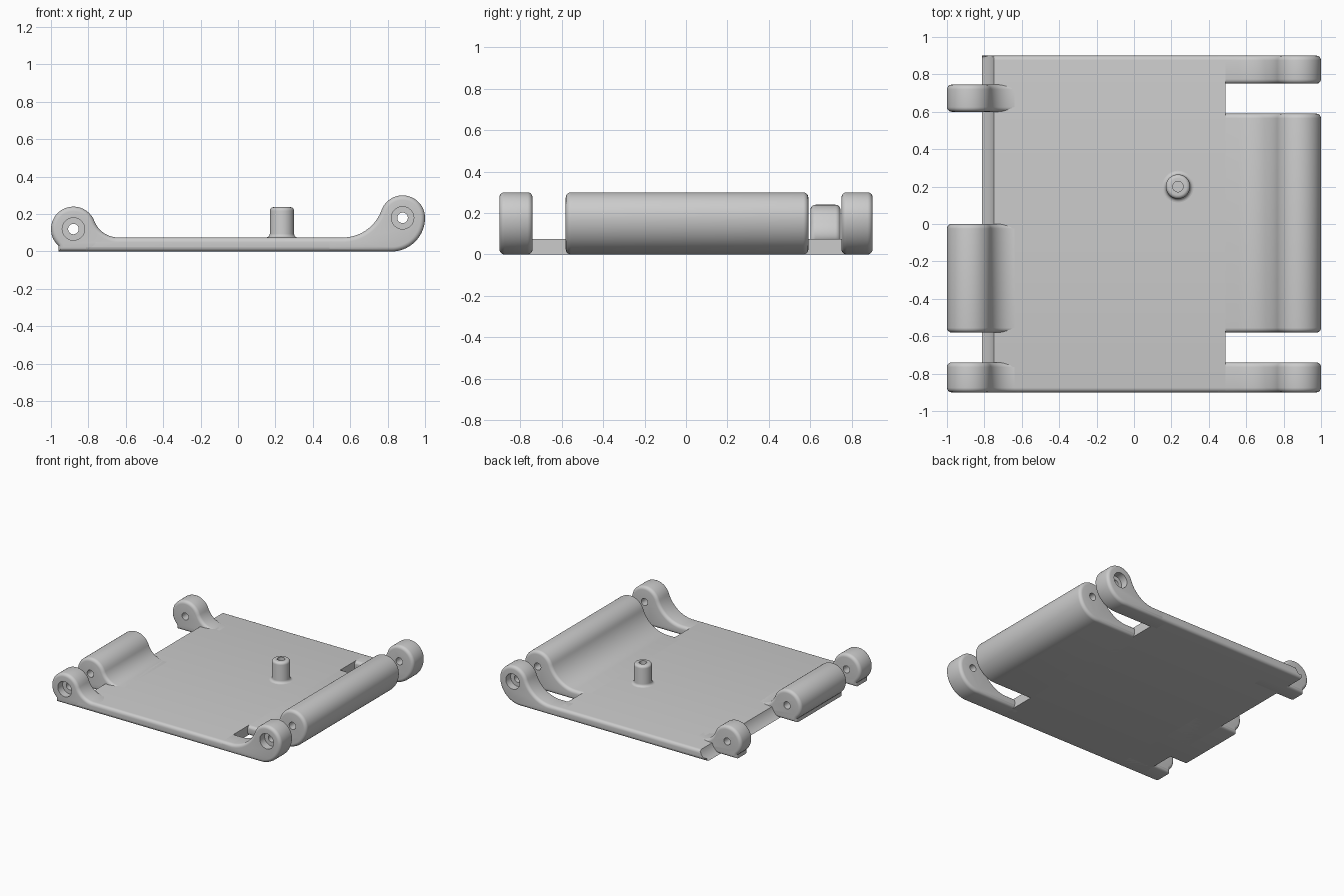
import bpy, bmesh, math
from mathutils import Vector

cube = bpy.data.objects.get("Cube")
if cube:
    bpy.data.objects.remove(cube, do_unlink=True)

grey = bpy.data.materials.new("plain_grey")
grey.use_nodes = True
colour = (0.6, 0.6, 0.6, 1)
grey.diffuse_color = colour
grey.node_tree.nodes["Principled BSDF"].inputs["Base Color"].default_value = colour

H = 0.075            # plate thickness
ROUND = 0.025        # edge rounding
STEPS = 5
RIGHT = (0.88, 0.18)  # pin axes as x, z
LEFT = (-0.88, 0.12)
R = 0.12             # knuckle radius


def arc(centre, r, a, b, n=24):
    """Points on an arc from a to b degrees."""
    angles = [math.radians(a + (b - a) * i / n) for i in range(n + 1)]
    return [Vector((centre[0] + r * math.cos(t), centre[1] + r * math.sin(t))) for t in angles]


def fillet(centre, side):
    """Hollow arc that joins a knuckle to the plate top: its centre, radius and angle."""
    run = 0.32 if side > 0 else 0.24
    rise = centre[1] - H
    r = (run ** 2 + rise ** 2 - R ** 2) / (2 * (R + rise))
    c = (centre[0] - side * run, H + r)
    return c, r, math.degrees(math.atan2(centre[1] - c[1], centre[0] - c[0]))


def inset(points, d):
    """Move every side of a counter-clockwise outline inwards by d."""
    out = []
    for i, p in enumerate(points):
        a = (p - points[i - 1]).normalized()
        b = (points[(i + 1) % len(points)] - p).normalized()
        na, nb = Vector((-a.y, a.x)), Vector((-b.y, b.x))
        out.append(p + (na + nb) * d / (1 + na.dot(nb)))
    return out


def squeeze(points, d):
    """Thin the plate outline at top and bottom by d."""
    return [Vector((p.x, min(max(p.y, d), H - d))) for p in points]


def finish(bm, name):
    bmesh.ops.recalc_face_normals(bm, faces=bm.faces)
    mesh = bpy.data.meshes.new(name)
    bm.to_mesh(mesh)
    bm.free()
    obj = bpy.data.objects.new(name, mesh)
    bpy.context.collection.objects.link(obj)
    mesh.materials.append(grey)
    return obj


def extrude(name, points, y0, y1, shrink=inset):
    """Sweep an x-z outline along y with rounded ends."""
    outline = []
    for p in points:
        if not outline or (p - outline[-1]).length > 0.001:
            outline.append(p)
    turns = [math.pi / 2 * i / STEPS for i in range(STEPS + 1)]
    ends = [(ROUND * (1 - math.sin(t)), ROUND * (1 - math.cos(t))) for t in turns]
    stations = [(d, y0 + s) for d, s in ends] + [(d, y1 - s) for d, s in reversed(ends)]
    bm = bmesh.new()
    rings = [[bm.verts.new((p.x, y, p.y)) for p in shrink(outline, d)] for d, y in stations]
    for a, b in zip(rings, rings[1:]):
        for i in range(len(a)):
            bm.faces.new((a[i - 1], a[i], b[i], b[i - 1]))
    bm.faces.new(rings[0])
    bm.faces.new(rings[-1])
    return finish(bm, name)


def smooth(obj):
    select(obj)
    bpy.ops.object.shade_smooth_by_angle(angle=math.radians(30))


def select(obj):
    bpy.ops.object.select_all(action='DESELECT')
    obj.select_set(True)
    bpy.context.view_layer.objects.active = obj


def bore(obj, axis, r, y0, y1):
    """Cut a round hole along y."""
    bpy.ops.mesh.primitive_cylinder_add(
        vertices=32, radius=r, depth=y1 - y0,
        location=(axis[0], (y0 + y1) / 2, axis[1]), rotation=(math.pi / 2, 0, 0))
    cutter = bpy.context.object
    cutter.hide_render = True
    cutter.data.materials.append(grey)
    select(obj)
    cut = obj.modifiers.new("bore", 'BOOLEAN')
    cut.operation = 'DIFFERENCE'
    cut.solver = 'EXACT'
    cut.object = cutter
    bpy.ops.object.modifier_apply(modifier=cut.name)
    bpy.data.objects.remove(cutter, do_unlink=True)


# Base plate with a hollow clearance edge on its low side
edge = arc(LEFT, 0.138, -19, -60.4, 10)
edge[0].y, edge[-1].y = H, 0
plate = extrude("base_plate", edge + [Vector((0.49, 0)), Vector((0.49, H))], -0.9, 0.9, squeeze)
smooth(plate)

# Outline of the tall knuckles
c, r, angle = fillet(RIGHT, 1)
tall = [Vector((0.44, 0))] + arc((0.82, 0.18), 0.18, -90, 0) \
    + arc(RIGHT, R, 0, angle + 180) + arc(c, r, angle, -90) + [Vector((0.44, H))]

# Outline of the low knuckles, each with a square foot
c, r, angle = fillet(LEFT, -1)
foot = 180 + math.degrees(math.acos(0.08 / R))
low = [Vector((-0.96, 0)), Vector((-0.6, 0)), Vector((-0.6, H))] \
    + arc(c, r, 270, angle % 360) + arc(LEFT, R, angle + 180, foot)

# Knuckles: name, outline, axis, span, recess at front, recess at back
knuckles = [
    ("tall_front_knuckle", tall, RIGHT, -0.9, -0.74, True, False),
    ("tall_long_barrel", tall, RIGHT, -0.58, 0.59, False, False),
    ("tall_back_knuckle", tall, RIGHT, 0.75, 0.9, False, True),
    ("low_front_knuckle", low, LEFT, -0.9, -0.74, True, False),
    ("low_short_barrel", low, LEFT, -0.58, 0.0, False, False),
    ("low_back_knuckle", low, LEFT, 0.6, 0.745, False, False),
]
for name, outline, axis, y0, y1, front, back in knuckles:
    knuckle = extrude(name, outline, y0, y1)
    bore(knuckle, axis, 0.028, y0 - 0.1, y1 + 0.1)
    if front:
        bore(knuckle, axis, 0.06, y0 - 0.1, y0 + 0.06)
    if back:
        bore(knuckle, axis, 0.06, y1 - 0.06, y1 + 0.1)
    smooth(knuckle)

# Hollow post, turned about its own axis
TOP = 0.237
side = [Vector((0.085, H - 0.01))] + arc((0.085, H + 0.02), 0.02, 270, 180, 6) \
    + arc((0.045, TOP - 0.02), 0.02, 0, 90, 6) \
    + [Vector((0.028, TOP)), Vector((0.028, 0.1)), Vector((0, 0.1))]
bm = bmesh.new()
verts = [bm.verts.new((p.x, 0, p.y)) for p in side]
edges = [bm.edges.new(pair) for pair in zip(verts, verts[1:])]
bmesh.ops.spin(bm, geom=verts + edges, cent=(0, 0, 0), axis=(0, 0, 1),
               angle=math.tau, steps=40, use_merge=True)
bmesh.ops.remove_doubles(bm, verts=bm.verts, dist=0.0005)
post = finish(bm, "post")
post.location = (0.235, 0.2, 0)
smooth(post)
